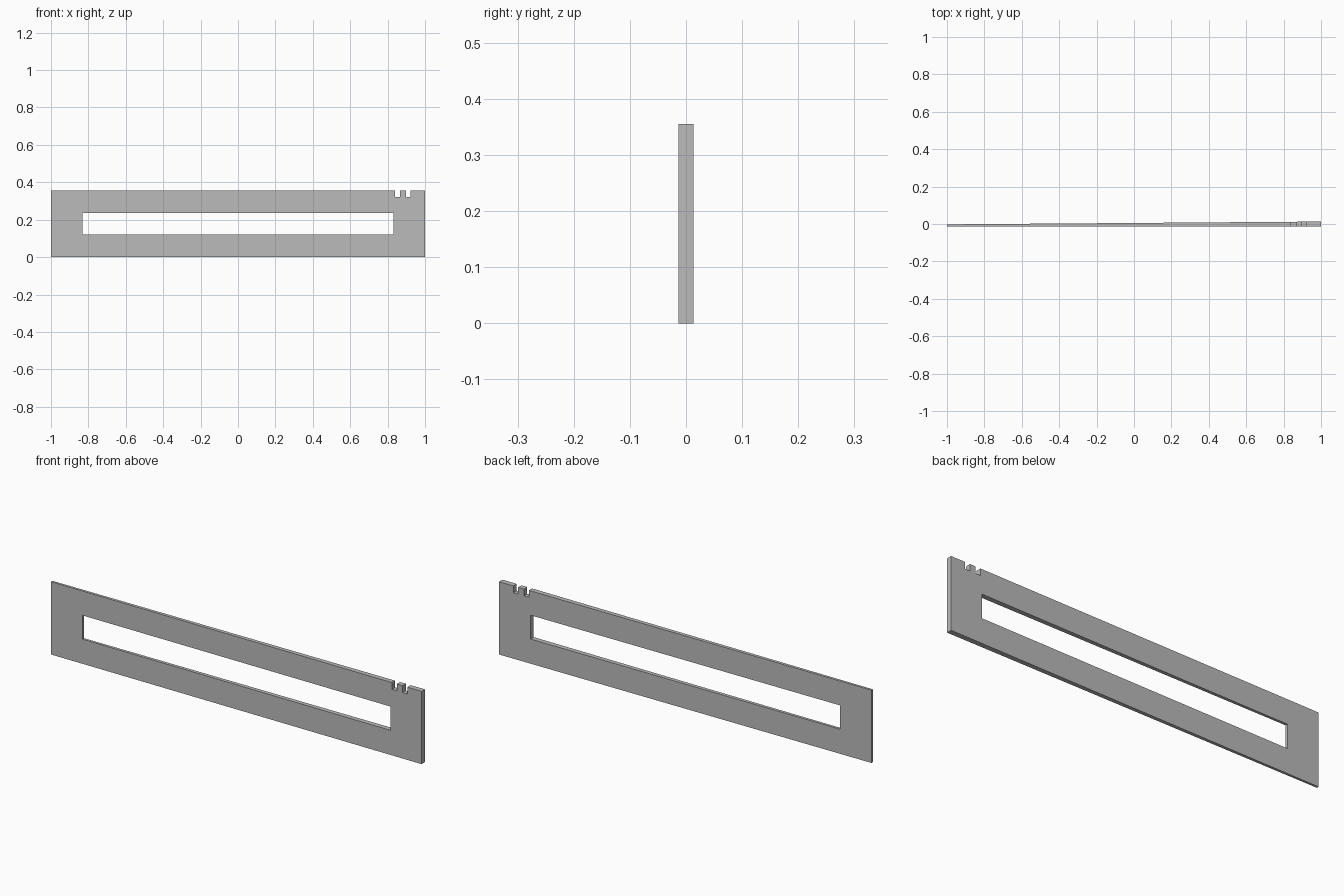
import bpy
import bmesh

cube = bpy.data.objects.get("Cube")
if cube:
    bpy.data.objects.remove(cube, do_unlink=True)

HEIGHT = 0.355
FRONT_Y = -0.013
NOTCH_FLOOR = 0.322
NOTCHES = [(0.897, 0.923), (0.84, 0.866)]


def back_y(x):
    """Back face tapers from the thick left end to the thin right end."""
    return 0.0055 + 0.0075 * x


# Plain grey material
grey = bpy.data.materials.new("plain grey")
grey.use_nodes = True
colour = (0.5, 0.5, 0.5, 1)
grey.diffuse_color = colour
grey.node_tree.nodes["Principled BSDF"].inputs["Base Color"].default_value = colour

# Outer outline with two notches in the top edge
outline = [(-1, 0), (1, 0), (1, HEIGHT)]
for x0, x1 in NOTCHES:
    outline += [(x1, HEIGHT), (x1, NOTCH_FLOOR), (x0, NOTCH_FLOOR), (x0, HEIGHT)]
outline.append((-1, HEIGHT))

# Long window through the middle
window = [(-0.831, 0.12), (0.831, 0.12), (0.831, 0.236), (-0.831, 0.236)]

# Fill the front face around the window
bm = bmesh.new()
edges = []
for loop in (outline, window):
    verts = [bm.verts.new((x, FRONT_Y, z)) for x, z in loop]
    edges += [bm.edges.new((v, verts[(i + 1) % len(verts)])) for i, v in enumerate(verts)]
bmesh.ops.triangle_fill(bm, edges=edges, use_beauty=True, normal=(0, -1, 0))

# Extrude into a wedge
result = bmesh.ops.extrude_face_region(bm, geom=bm.faces[:], use_keep_orig=True)
for v in result["geom"]:
    if isinstance(v, bmesh.types.BMVert):
        v.co.y = back_y(v.co.x)
bmesh.ops.recalc_face_normals(bm, faces=bm.faces[:])

mesh = bpy.data.meshes.new("tapered_plate")
bm.to_mesh(mesh)
bm.free()
mesh.materials.append(grey)
plate = bpy.data.objects.new("tapered_plate", mesh)
bpy.context.collection.objects.link(plate)
